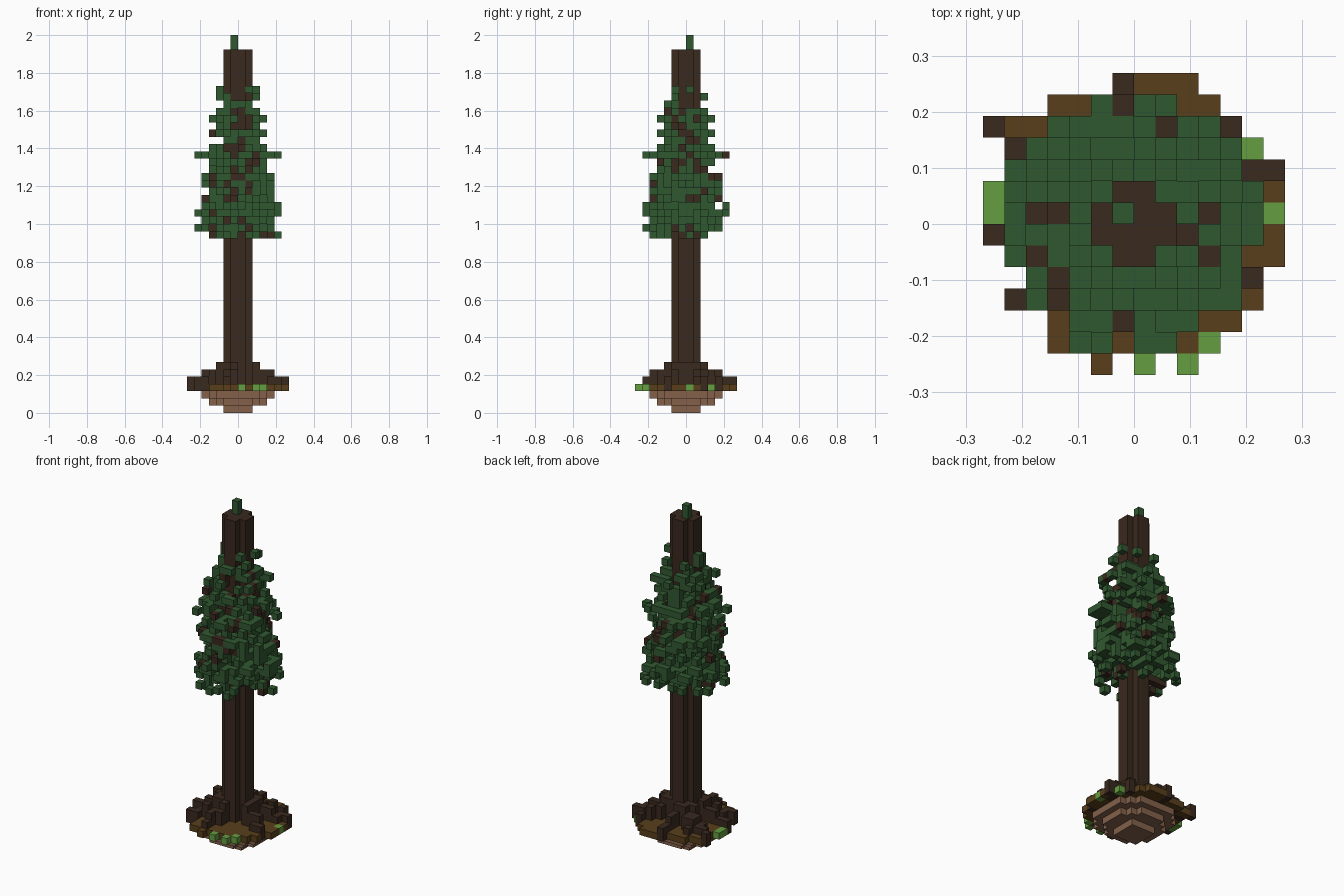
import bpy, bmesh, math, random
from mathutils import Vector

cube = bpy.data.objects.get("Cube")
if cube:
    bpy.data.objects.remove(cube, do_unlink=True)

random.seed(8)
UNIT = 2 / 52          # edge length of one block


def material(name, rgb):
    linear = [((c / 255 + 0.055) / 1.055) ** 2.4 for c in rgb] + [1]
    mat = bpy.data.materials.new(name)
    mat.use_nodes = True
    mat.diffuse_color = linear
    mat.node_tree.nodes["Principled BSDF"].inputs["Base Color"].default_value = linear
    return mat


BARK = material("dark bark", (58, 41, 30))
NEEDLE = material("needle green", (48, 88, 48))
SOIL = material("brown soil", (88, 63, 27))
CLAY = material("pale clay", (132, 97, 74))
MOSS = material("moss green", (101, 157, 65))

AXES = [Vector(d) for d in ((1, 0, 0), (-1, 0, 0), (0, 1, 0),
                            (0, -1, 0), (0, 0, 1), (0, 0, -1))]


def blocks(name, cells, mat):
    """Turn a set of grid cells into one clean outer shell."""
    bm = bmesh.new()
    for cell in sorted(cells):
        centre = Vector(cell) + Vector((0.5, 0.5, 0.5))
        for n in AXES:
            if tuple(int(a + b) for a, b in zip(cell, n)) in cells:
                continue
            u = Vector((n.y, n.z, n.x))
            w = n.cross(u)
            corners = [centre + (n + u * a + w * b) / 2
                       for a, b in ((-1, -1), (1, -1), (1, 1), (-1, 1))]
            bm.faces.new([bm.verts.new(c * UNIT) for c in corners])
    bmesh.ops.remove_doubles(bm, verts=bm.verts, dist=UNIT / 100)
    mesh = bpy.data.meshes.new(name)
    bm.to_mesh(mesh)
    bm.free()
    mesh.materials.append(mat)
    obj = bpy.data.objects.new(name, mesh)
    bpy.context.collection.objects.link(obj)
    return obj


def disc(radius, z, cx=0.0, cy=0.0):
    return {(x, y, z) for x in range(-8, 8) for y in range(-8, 8)
            if math.hypot(x + 0.5 - cx, y + 0.5 - cy) < radius}


# Trunk: square column with notched corners, and a green tip
trunk = set().union(*(disc(2, z) for z in range(3, 50)))
blocks("trunk", trunk, BARK)
blocks("tree_tip", {(-1, 0, 50), (-1, 0, 51)}, NEEDLE)

# Roots: radial walls that step down away from the trunk
roots = set()
for ex, ey in ((-7, 4), (-7, -1), (-6, -4), (-1, 6), (4, 4),
               (6, 2), (5, -3), (-2, -6), (-4, 4)):
    for i in range(25):
        t = i / 24
        x, y = math.floor((ex + 0.5) * t), math.floor((ey + 0.5) * t)
        r = math.hypot(x + 0.5, y + 0.5)
        top = 7 if r < 3.3 else 6 if r < 5 else 5
        roots |= {(x, y, z) for z in range(3, top)}
roots -= trunk | {(-6, 4, 3), (-6, 4, 4)}

# Moss tufts around the rim of the ground
moss = {(x, y, 3) for x, y in ((-7, 0), (-7, 1), (5, 3), (6, 0), (0, -7),
                               (2, -7), (3, -6))}

# Ground: clay bowl under a wide layer of soil with a ragged rim
clay = disc(2.3, 0) | disc(4.2, 1) | disc(5.3, 2)
soil = disc(6.5, 3, 0.4, 0.3) - {(-2, 6, 3)}
soil |= {(2, 6, 3), (-4, 5, 3), (-6, 4, 3), (-4, -6, 3), (-2, -7, 3)}
blocks("clay_bowl", clay, CLAY)
blocks("soil_layer", soil - roots - moss - trunk, SOIL)
blocks("roots", roots, BARK)
blocks("moss_tufts", moss, MOSS)

# Crown: wide and narrow tiers (radius, fill); twigs sit inside, needles outside
tiers = ((5.8, 0.1), (6.3, 0.36), (4.9, 0.48), (6, 0.65), (5.8, 0.55),
         (4.8, 0.5), (5.4, 0.65), (5, 0.5), (5.3, 0.68), (4.2, 0.5),
         (4.3, 0.6), (5.9, 0.5), (4.4, 0.65), (3.2, 0.55), (4.5, 0.65),
         (3.4, 0.5), (4.4, 0.55), (3.4, 0.4), (2.7, 0.4), (3.5, 0.42), (2.9, 0.3))
needles, twigs = set(), set()
for i, (radius, fill) in enumerate(tiers):
    for cell in sorted(disc(radius, 24 + i) - trunk):
        r = math.hypot(cell[0] + 0.5, cell[1] + 0.5)
        if random.random() < fill * (1.25 - 0.5 * r / radius):
            bare = 0.28 if i < 2 or r < radius * 0.6 else 0.1
            (twigs if random.random() < bare else needles).add(cell)
blocks("needles", needles, NEEDLE)
blocks("twigs", twigs, BARK)
